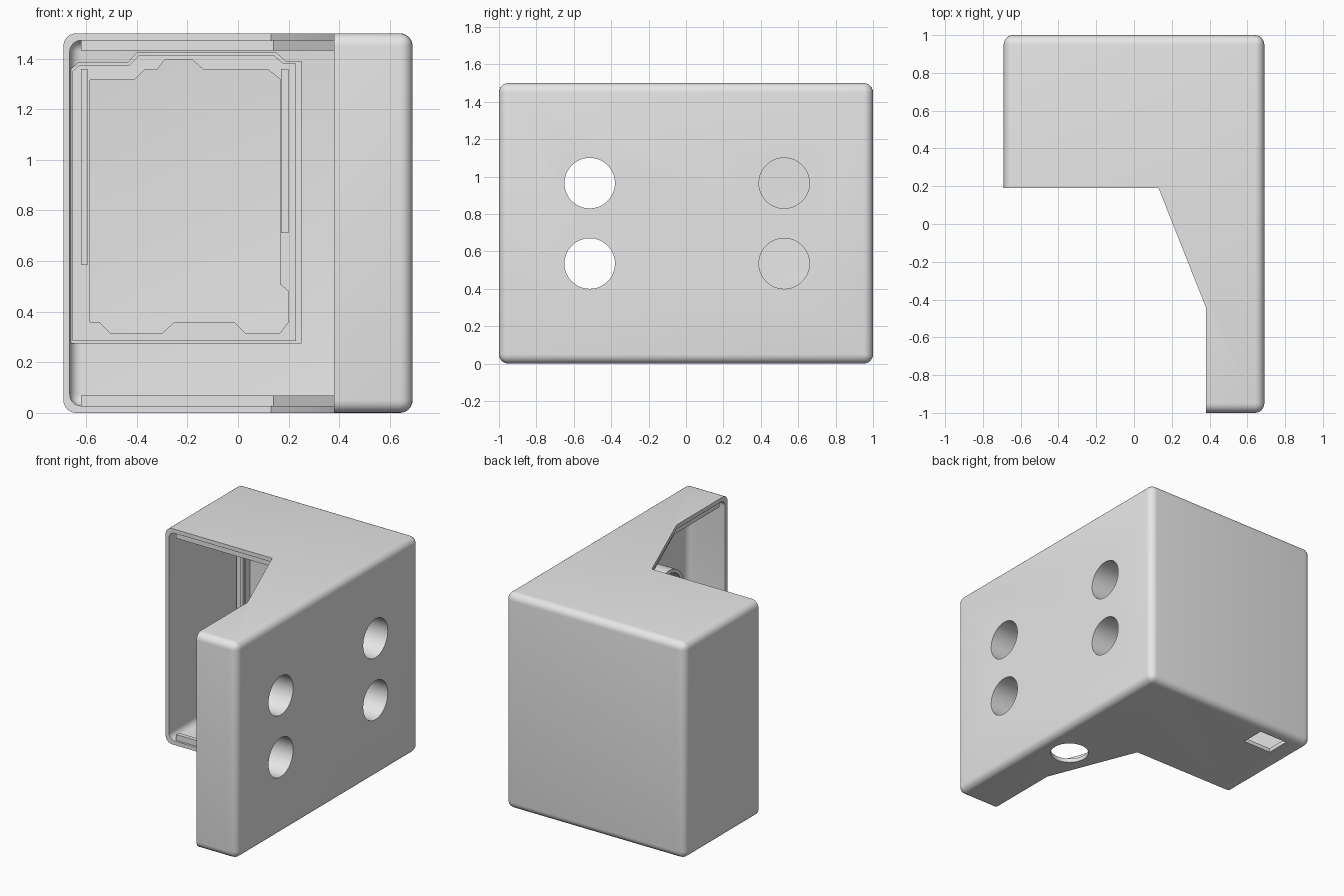
import bpy, bmesh, math
from mathutils import Vector, Matrix

if "Cube" in bpy.data.objects:
    bpy.data.objects.remove(bpy.data.objects["Cube"])

grey = bpy.data.materials.new("plain grey")
grey.use_nodes = True
tone = (0.8, 0.8, 0.8, 1)
grey.diffuse_color = tone
grey.node_tree.nodes["Principled BSDF"].inputs["Base Color"].default_value = tone


def finish(name, bm):
    bmesh.ops.recalc_face_normals(bm, faces=bm.faces)
    mesh = bpy.data.meshes.new(name)
    bm.to_mesh(mesh)
    bm.free()
    mesh.materials.append(grey)
    obj = bpy.data.objects.new(name, mesh)
    bpy.context.collection.objects.link(obj)
    return obj


def box(name, low, high, radius=0):
    low, high = Vector(low), Vector(high)
    bm = bmesh.new()
    bmesh.ops.create_cube(bm, size=1)
    for v in bm.verts:
        v.co = (low + high) / 2 + v.co * (high - low)
    if radius:
        bmesh.ops.bevel(bm, geom=bm.edges[:], offset=radius, segments=6,
                        profile=0.5, affect='EDGES')
    return finish(name, bm)


def prism(name, points, start, end, axis='z'):
    """Extrude a flat outline along z, or an x-z outline along y."""
    place = (lambda a, b, t: (a, b, t)) if axis == 'z' else (lambda a, b, t: (a, t, b))
    bm = bmesh.new()
    face = bm.faces.new([bm.verts.new(place(a, b, start)) for a, b in points])
    moved = bmesh.ops.extrude_face_region(bm, geom=[face])["geom"]
    shift = Vector(place(0, 0, end - start))
    bmesh.ops.translate(bm, vec=shift, verts=[v for v in moved if isinstance(v, bmesh.types.BMVert)])
    return finish(name, bm)


def cylinder(name, centre, radius, depth, axis):
    bm = bmesh.new()
    turn = Matrix.Rotation(math.pi / 2, 4, 'Y') if axis == 'x' else Matrix()
    bmesh.ops.create_cone(bm, cap_ends=True, segments=64, radius1=radius, radius2=radius,
                          depth=depth, matrix=Matrix.Translation(centre) @ turn)
    return finish(name, bm)


def activate(obj):
    bpy.ops.object.select_all(action='DESELECT')
    obj.select_set(True)
    bpy.context.view_layer.objects.active = obj


def cut(obj, cutter):
    mod = obj.modifiers.new("cut", 'BOOLEAN')
    mod.operation, mod.solver, mod.object = 'DIFFERENCE', 'EXACT', cutter
    activate(obj)
    bpy.ops.object.modifier_apply(modifier=mod.name)
    bpy.data.objects.remove(cutter)


def smooth(obj):
    activate(obj)
    bpy.ops.object.shade_smooth_by_angle(angle=math.radians(30))


def offset(path, distance):
    """Shift a path to its left side with mitred corners."""
    path = [Vector(p) for p in path]
    sides = [(b - a).normalized().orthogonal() for a, b in zip(path, path[1:])]
    result = []
    for i, p in enumerate(path):
        n, m = sides[max(i - 1, 0)], sides[min(i, len(sides) - 1)]
        result.append(p + (n + m) * distance / (1 + n.dot(m)))
    return result


# Hollow rounded housing with its front corner cut away
housing = box("housing", (-.69, -1, 0), (.69, 1, 1.5), .05)
cut(housing, box("cavity", (-.665, -.97, .028), (.665, .97, 1.472), .045))
opening = [(-.9, .19), (.13, .19), (.38, -.44), (.38, -1.2), (-.9, -1.2)]
cut(housing, prism("opening", opening, -.2, 1.7))

# Four side holes, each with a sleeve reaching inwards
holes = [(y, z) for y in (-.515, .525) for z in (.535, .965)]
for number, (y, z) in enumerate(holes, 1):
    cut(housing, cylinder("bore", (.69, y, z), .135, .3, 'x'))
    sleeve = cylinder(f"hole_sleeve_{number}", (.578, y, z), .16, .18, 'x')
    cut(sleeve, cylinder("bore", (.58, y, z), .135, .5, 'x'))
    smooth(sleeve)

# Round cable outlet and rectangular slot in the floor
cut(housing, cylinder("outlet", (.47, -.105, 0), .125, .2, 'z'))
cut(housing, box("slot", (-.54, .755, -.1), (-.32, .925, .1)))
smooth(housing)

# Locating lips just inside the cut edge, top and bottom
edge = [(-.62, .19), (.13, .19), (.38, -.44), (.38, -.93)]
sign = 1 if offset(edge, 1)[0].y > .19 else -1
lip = offset(edge, .015 * sign) + offset(edge, .045 * sign)[::-1]
prism("bottom_lip", lip, .024, .068)
prism("top_lip", lip, 1.432, 1.476)

# Stepped frame on the inner back wall
outer = [(-.66, .275), (.25, .275), (.25, 1.39), (.19, 1.39), (.15, 1.425),
         (-.40, 1.425), (-.435, 1.385), (-.63, 1.385), (-.66, 1.36)]
middle = [(-.655, .285), (.23, .285), (.23, 1.38), (.18, 1.38), (.14, 1.415),
          (-.39, 1.415), (-.43, 1.375), (-.625, 1.375), (-.655, 1.35)]
window = [(-.585, .36), (-.55, .36), (-.505, .315), (-.30, .315), (-.25, .36),
          (-.015, .36), (.03, .315), (.165, .315), (.2, .36), (.2, .48),
          (.165, .51), (.165, 1.32), (.12, 1.355), (-.135, 1.355), (-.18, 1.395),
          (-.29, 1.395), (-.32, 1.355), (-.37, 1.355), (-.41, 1.315), (-.585, 1.315)]
for name, outline, front in (("frame_base", outer, .94), ("frame_step", middle, .92)):
    frame = prism(name, outline, front, .975 if front > .93 else .945, 'y')
    cut(frame, prism("window", window, .8, .99, 'y'))

# Upright ribs on the frame
box("left_rib", (.17, .905, .71), (.2, .925, 1.36))
box("right_rib", (-.62, .905, .585), (-.595, .925, 1.36))
